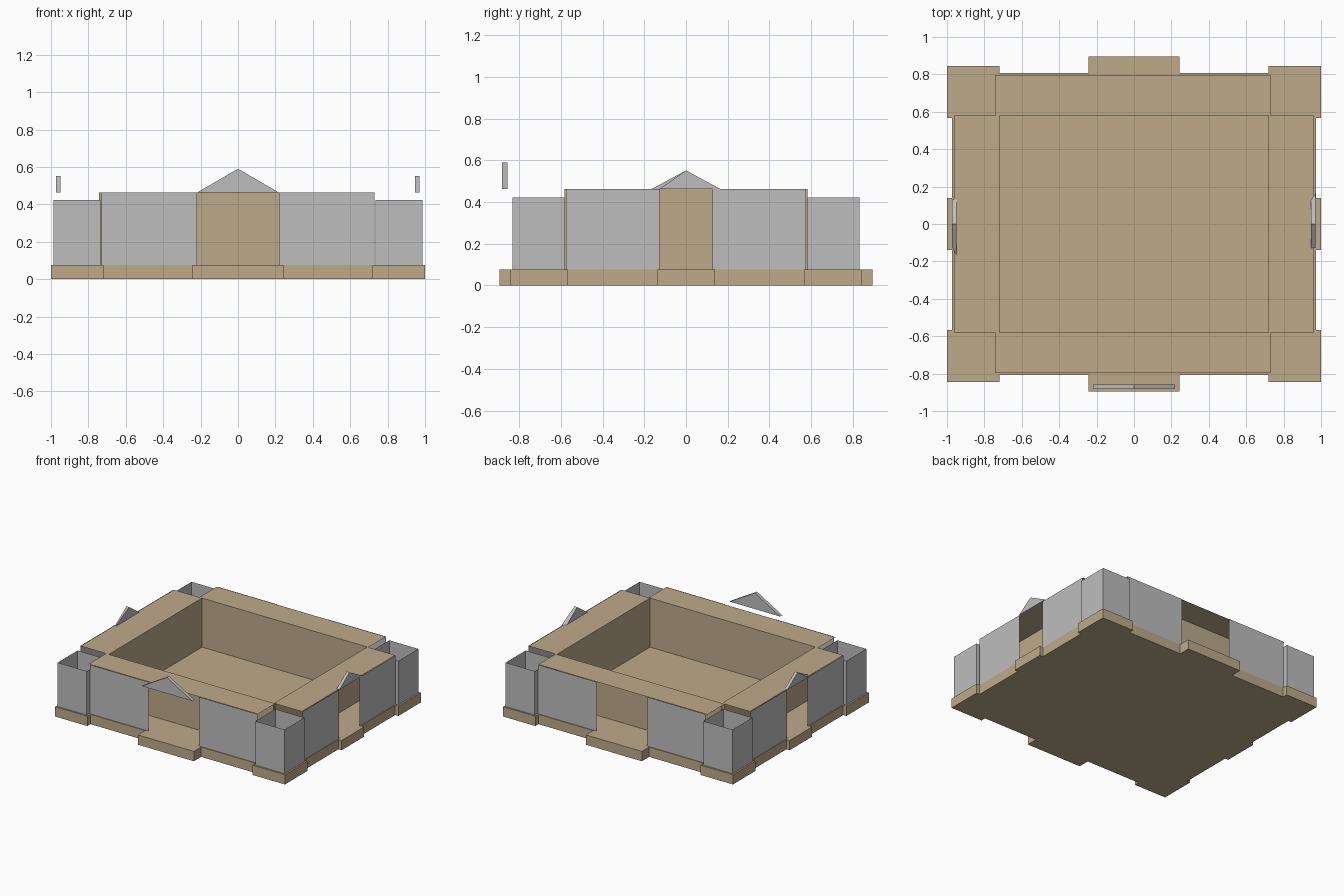
import bpy
import bmesh

cube = bpy.data.objects.get("Cube")
if cube:
    bpy.data.objects.remove(cube, do_unlink=True)


def material(name, rgb):
    m = bpy.data.materials.new(name)
    m.use_nodes = True
    m.diffuse_color = (*rgb, 1)
    m.node_tree.nodes["Principled BSDF"].inputs["Base Color"].default_value = (*rgb, 1)
    return m


TAN = material("sandstone", (0.515, 0.402, 0.254))
GREY = material("grey_stone", (0.515, 0.515, 0.515))

BASE_TOP, ROOF_Z, TOWER_Z = 0.077, 0.463, 0.423
YARD_X, YARD_Y = 0.719, 0.58       # courtyard half sizes
WALL_X, WALL_Y = 0.967, 0.80       # outer wall planes
WING_X0, WING_X1 = -0.743, 0.730   # ends of front and back wings


def finish(name, bm, mat):
    mesh = bpy.data.meshes.new(name)
    bm.to_mesh(mesh)
    bm.free()
    mesh.materials.append(mat)
    obj = bpy.data.objects.new(name, mesh)
    bpy.context.collection.objects.link(obj)
    return obj


def walls(name, path, z0, z1, mat):
    """Thin upright sheets standing along a plan path."""
    bm = bmesh.new()
    low = [bm.verts.new((x, y, z0)) for x, y in path]
    high = [bm.verts.new((x, y, z1)) for x, y in path]
    for i in range(len(path) - 1):
        bm.faces.new((low[i], low[i + 1], high[i + 1], high[i]))
    return finish(name, bm, mat)


def sheet(name, x0, x1, y0, y1, z, mat):
    """Flat horizontal rectangle."""
    bm = bmesh.new()
    bm.faces.new([bm.verts.new((x, y, z)) for x, y in
                  ((x0, y0), (x1, y0), (x1, y1), (x0, y1))])
    return finish(name, bm, mat)


def prism(name, first, second, mat):
    """Solid between two matching outlines."""
    bm = bmesh.new()
    a = [bm.verts.new(p) for p in first]
    b = [bm.verts.new(p) for p in second]
    bm.faces.new(a)
    bm.faces.new(b[::-1])
    n = len(a)
    for i in range(n):
        j = (i + 1) % n
        bm.faces.new((a[j], a[i], b[i], b[j]))
    bmesh.ops.recalc_face_normals(bm, faces=bm.faces)
    return finish(name, bm, mat)


# Stepped plinth with corner pads and a porch step on each side
quarter = [(1.0, 0.14), (0.972, 0.14), (0.972, 0.566), (1.0, 0.566), (1.0, 0.845),
           (0.72, 0.845), (0.72, 0.806), (0.243, 0.806), (0.243, 0.896)]
outline = (quarter + [(-x, y) for x, y in quarter[::-1]]
           + [(-x, -y) for x, y in quarter] + [(x, -y) for x, y in quarter[::-1]])
prism("plinth", [(x, y, 0) for x, y in outline],
      [(x, y, BASE_TOP) for x, y in outline], TAN)

# Wings: flat roofs, courtyard walls, and outer walls split by an entrance
for s, name in ((-1, "front"), (1, "back")):
    sheet(name + "_roof", WING_X0, WING_X1, *sorted((s * YARD_Y, s * 0.796)), ROOF_Z, TAN)
    walls(name + "_courtyard_wall", [(WING_X0, s * YARD_Y), (WING_X1, s * YARD_Y)],
          BASE_TOP, ROOF_Z, TAN)
    for t, side in ((-1, "right"), (1, "left")):
        walls(f"{name}_{side}_outer_wall", [(t * 0.22, s * WALL_Y), (t * 0.73, s * WALL_Y)],
              BASE_TOP, ROOF_Z, GREY)
for s, name in ((-1, "right"), (1, "left")):
    sheet(name + "_roof", *sorted((s * YARD_X, s * 0.963)), -YARD_Y, YARD_Y, ROOF_Z, TAN)
    walls(name + "_courtyard_wall", [(s * YARD_X, -0.583), (s * YARD_X, 0.583)],
          BASE_TOP, ROOF_Z, TAN)
    for t, side in ((-1, "front"), (1, "back")):
        walls(f"{name}_{side}_side_wall", [(s * WALL_X, t * 0.128), (s * WALL_X, t * 0.576)],
              BASE_TOP, ROOF_Z, GREY)

# Open-topped corner towers
for sx, side in ((-1, "right"), (1, "left")):
    for sy, end in ((-1, "front"), (1, "back")):
        x0, x1, y0, y1 = sx * 0.735, sx * 0.987, sy * 0.584, sy * 0.832
        walls(f"{end}_{side}_corner_tower",
              [(x0, y0), (x1, y0), (x1, y1), (x0, y1), (x0, y0)], BASE_TOP, TOWER_Z, GREY)

# Front gable
prism("front_gable", *[[(-0.22, y, ROOF_Z), (0.22, y, ROOF_Z), (0, y, 0.59)]
                       for y in (-0.883, -0.857)], GREY)

# Side gables, each with one skewed end
prism("left_gable",
      [(0.971, -0.127, ROOF_Z), (0.971, 0.165, ROOF_Z), (0.971, 0, 0.552)],
      [(0.947, -0.127, ROOF_Z), (0.947, 0.127, ROOF_Z), (0.947, 0, 0.552)], GREY)
prism("right_gable",
      [(-0.972, -0.127, ROOF_Z), (-0.972, 0.13, ROOF_Z), (-0.972, 0, 0.552)],
      [(-0.949, -0.165, ROOF_Z), (-0.949, 0.13, ROOF_Z), (-0.949, 0, 0.552)], GREY)
